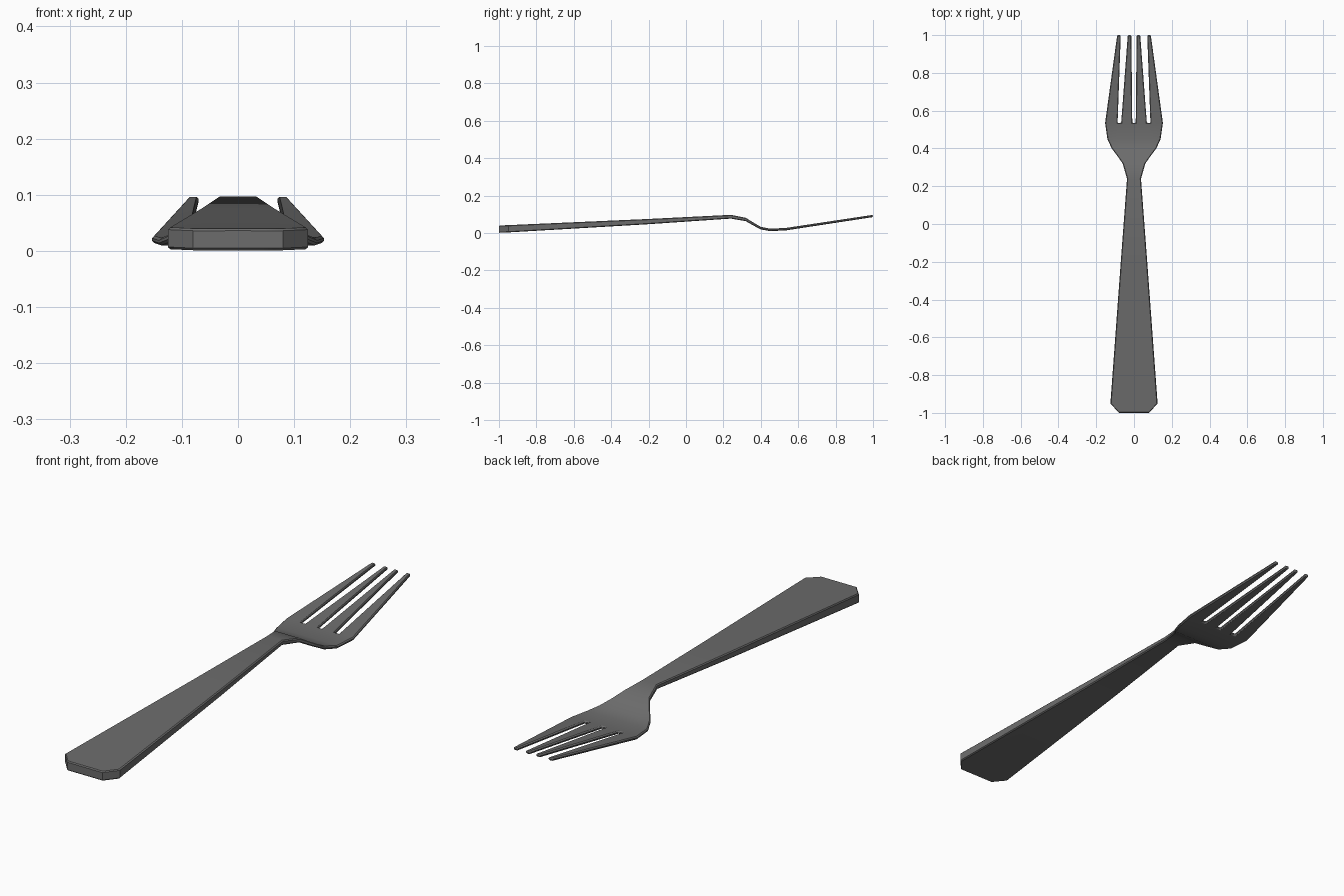
import bpy, bmesh

if "Cube" in bpy.data.objects:
    bpy.data.objects.remove(bpy.data.objects["Cube"])

# One steel-grey material
steel = bpy.data.materials.new("steel_grey")
steel.diffuse_color = (0.15, 0.15, 0.15, 1)
steel.use_nodes = True
steel.node_tree.nodes["Principled BSDF"].inputs["Base Color"].default_value = steel.diffuse_color

# Stations along the fork: y, half width, top z, bottom z
stations = [
    (-1.0, 0.080, 0.040, 0.001), (-0.95, 0.125, 0.042, 0.003),
    (-0.2, 0.070, 0.075, 0.047), (0.24, 0.037, 0.097, 0.077),
    (0.32, 0.060, 0.081, 0.063), (0.36, 0.088, 0.056, 0.040),
    (0.40, 0.118, 0.033, 0.019), (0.45, 0.141, 0.023, 0.010),
    (0.535, 0.153, 0.027, 0.014),
]
# Tine edges across the width at the root and at the tips (right half)
root_half = [0.009, 0.068, 0.087, 0.153]
tip_half = [0.014, 0.033, 0.070, 0.089]
mirror = lambda h: [-v for v in reversed(h)] + h
root, tip = mirror(root_half), mirror(tip_half)

rows = [([x * w / 0.153 for x in root], y, zt, zb) for y, w, zt, zb in stations]
rows.append((tip, 1.0, 0.097, 0.085))

bm = bmesh.new()
top = [[bm.verts.new((x, y, zt)) for x in xs] for xs, y, zt, zb in rows]
bot = [[bm.verts.new((x, y, zb)) for x in xs] for xs, y, zt, zb in rows]

# Handle, neck and bowl are full strips; the last span only has the four tines
last = len(rows) - 2
cells = [(r, c) for r in range(last + 1) for c in range(7) if r < last or c % 2 == 0]
filled = set(cells)
for r, c in cells:
    a, b, d, e = (r, c), (r, c + 1), (r + 1, c + 1), (r + 1, c)
    bm.faces.new([top[i][j] for i, j in (a, b, d, e)])
    bm.faces.new([bot[i][j] for i, j in (e, d, b, a)])
    # Side walls wherever the neighbouring cell is empty
    for p, q, n in ((a, b, (r - 1, c)), (b, d, (r, c + 1)),
                    (d, e, (r + 1, c)), (e, a, (r, c - 1))):
        if n not in filled:
            bm.faces.new([top[q[0]][q[1]], top[p[0]][p[1]],
                          bot[p[0]][p[1]], bot[q[0]][q[1]]])
bmesh.ops.recalc_face_normals(bm, faces=bm.faces)

mesh = bpy.data.meshes.new("fork")
bm.to_mesh(mesh)
bm.free()
mesh.materials.append(steel)
fork = bpy.data.objects.new("fork", mesh)
bpy.context.collection.objects.link(fork)

# Softened rim
bev = fork.modifiers.new("rim", 'BEVEL')
bev.width = 0.004
bev.segments = 1
bev.limit_method = 'ANGLE'
bev.angle_limit = 1.0

bpy.context.view_layer.objects.active = fork
fork.select_set(True)
bpy.ops.object.shade_smooth_by_angle(angle=0.7)
